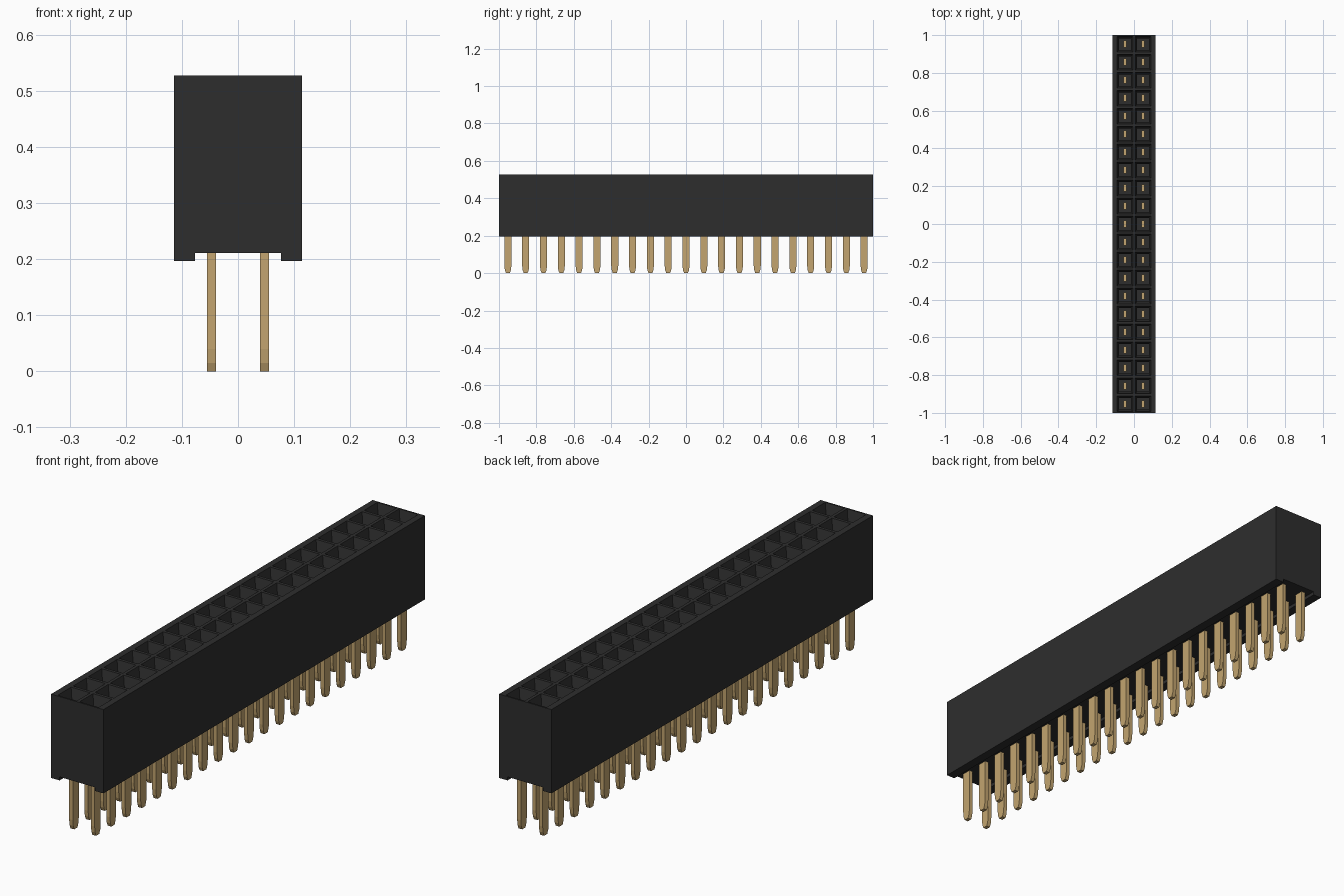
import bpy
import bmesh

cube = bpy.data.objects.get("Cube")
if cube:
    bpy.data.objects.remove(cube, do_unlink=True)

COUNT = 21
PITCH = 2 / COUNT
HALF_W, TOP, BOTTOM, CHANNEL = 0.114, 0.527, 0.197, 0.211


def material(name, rgb, roughness):
    mat = bpy.data.materials.new(name)
    mat.use_nodes = True
    mat.diffuse_color = (*rgb, 1)
    shader = mat.node_tree.nodes["Principled BSDF"]
    shader.inputs["Base Color"].default_value = (*rgb, 1)
    shader.inputs["Roughness"].default_value = roughness
    return mat


def add_object(name, bm, mat):
    bmesh.ops.recalc_face_normals(bm, faces=bm.faces)
    mesh = bpy.data.meshes.new(name)
    bm.to_mesh(mesh)
    bm.free()
    mesh.materials.append(mat)
    obj = bpy.data.objects.new(name, mesh)
    bpy.context.collection.objects.link(obj)
    return obj


black = material("black plastic", (0.027, 0.027, 0.027), 0.6)
gold = material("gold metal", (0.546, 0.375, 0.16), 0.4)

# Housing: channelled cross-section swept along y, one station per pin pitch
bm = bmesh.new()
profile = [(-HALF_W, BOTTOM), (-0.077, BOTTOM), (-0.077, CHANNEL),
           (0.077, CHANNEL), (0.077, BOTTOM), (HALF_W, BOTTOM),
           (HALF_W, TOP), (PITCH, TOP), (0, TOP), (-PITCH, TOP), (-HALF_W, TOP)]
rings = [[bm.verts.new((x, -1 + i * PITCH, z)) for x, z in profile]
         for i in range(COUNT + 1)]
n = len(profile)
for a, b in zip(rings, rings[1:]):
    for i in range(n):
        j = (i + 1) % n
        bm.faces.new((a[i], a[j], b[j], b[i]))
bm.faces.new(rings[0])
bm.faces.new(rings[-1])
bmesh.ops.recalc_face_normals(bm, faces=bm.faces)

# Sockets: rim, tapered lead-in, then a straight well
cells = [f for f in bm.faces if f.normal.z > 0.9
         and f.calc_center_median().z > TOP - 0.01
         and abs(f.calc_center_median().x) < PITCH]
bmesh.ops.inset_individual(bm, faces=cells, thickness=0.009, depth=0)
bmesh.ops.inset_individual(bm, faces=cells, thickness=0.015, depth=-0.04)
wells = bmesh.ops.extrude_discrete_faces(bm, faces=cells)["faces"]
bmesh.ops.translate(bm, vec=(0, 0, -0.16),
                    verts=list({v for f in wells for v in f.verts}))
add_object("socket_housing", bm, black)

# Contact pins: flat blades with tapered tips, repeated in two rows
bm = bmesh.new()
outline = [(-0.01, 0), (0.01, 0), (0.016, 0.015), (0.019, 0.04),
           (0.019, 0.43), (-0.019, 0.43), (-0.019, 0.04), (-0.016, 0.015)]
blade = bm.faces.new([bm.verts.new((-0.008, y, z)) for y, z in outline])
side = bmesh.ops.extrude_face_region(bm, geom=[blade])["geom"]
bmesh.ops.translate(bm, vec=(0.016, 0, 0),
                    verts=[v for v in side if isinstance(v, bmesh.types.BMVert)])
pins = add_object("contact_pins", bm, gold)
pins.location = (-PITCH / 2, -1 + PITCH / 2, 0)
for name, count, offset in (("rows", 2, (PITCH, 0, 0)),
                            ("along_length", COUNT, (0, PITCH, 0))):
    mod = pins.modifiers.new(name, 'ARRAY')
    mod.count = count
    mod.use_relative_offset = False
    mod.use_constant_offset = True
    mod.constant_offset_displace = offset
